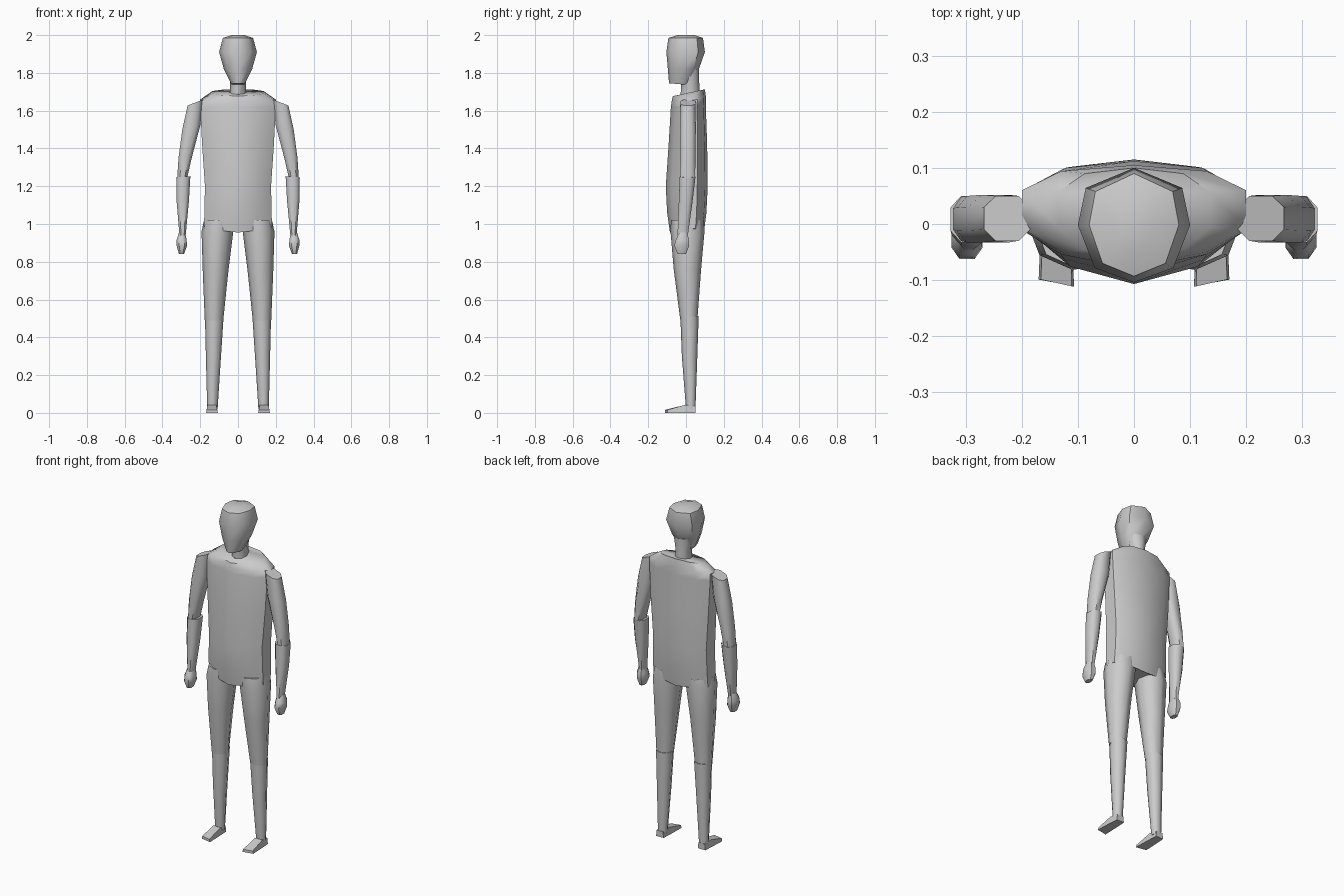
import bpy, bmesh, math

if "Cube" in bpy.data.objects:
    bpy.data.objects.remove(bpy.data.objects["Cube"])

skin = bpy.data.materials.new("plain_grey")
skin.diffuse_color = (0.6, 0.6, 0.6, 1)
skin.use_nodes = True
skin.node_tree.nodes["Principled BSDF"].inputs["Base Color"].default_value = skin.diffuse_color

OCT = [(math.sin(i * math.pi / 4), -math.cos(i * math.pi / 4)) for i in range(8)]
BOXY = [(-.5, -1), (.5, -1), (1, -.5), (1, .5), (.5, 1), (-.5, 1), (-1, .5), (-1, -.5)]
half = [(.65, -.72), (1, -.25), (1, .5), (.65, .88)]
TORSO = [(0, -1)] + half + [(0, 1)] + [(-u, v) for u, v in reversed(half)]
HEAD = [(0, -1), (.7, -.75), (1, 0), (.86, .65), (0, 1),
        (-.86, .65), (-1, 0), (-.7, -.75)]


def loft(name, section, rings, mirror=False, angle=50):
    """Rings: x min, x max, y front, y back, z, [z tilt in y, z tilt in x, z rise at sides]."""
    bm = bmesh.new()
    loops = []
    for x0, x1, y0, y1, z, *tilt in rings:
        ty, tx, side = (tilt + [0, 0, 0])[:3]
        cx, cy, rx, ry = (x0 + x1) / 2, (y0 + y1) / 2, (x1 - x0) / 2, (y1 - y0) / 2
        loops.append([bm.verts.new((cx + u * rx, cy + v * ry,
                                    z + ty * v + tx * u + side * abs(u)))
                      for u, v in section])
    n = len(section)
    for a, b in zip(loops, loops[1:]):
        for i in range(n):
            j = (i + 1) % n
            bm.faces.new((a[i], a[j], b[j], b[i]))
    bm.faces.new(loops[0][::-1])
    bm.faces.new(loops[-1])
    bmesh.ops.recalc_face_normals(bm, faces=bm.faces)
    me = bpy.data.meshes.new(name)
    bm.to_mesh(me)
    bm.free()
    me.materials.append(skin)
    ob = bpy.data.objects.new(name, me)
    bpy.context.collection.objects.link(ob)
    if mirror:
        ob.modifiers.new("both_sides", 'MIRROR')
        ob.modifiers["both_sides"].use_mirror_merge = False
    bpy.ops.object.select_all(action='DESELECT')
    ob.select_set(True)
    bpy.context.view_layer.objects.active = ob
    bpy.ops.object.shade_smooth_by_angle(angle=math.radians(angle))
    return ob


# Head with flat chin, and neck
loft("head", HEAD, [
    (-.035, .035, -.09, .03, 1.74, -.005),
    (-.075, .075, -.096, .068, 1.82),
    (-.1, .1, -.104, .1, 1.91),
    (-.08, .08, -.093, .09, 1.985),
    (-.035, .035, -.045, .045, 2.0)])
loft("neck", OCT, [
    (-.045, .045, -.03, .075, 1.66),
    (-.042, .042, -.025, .07, 1.75),
    (-.06, .06, -.04, .07, 1.82)])

# Torso with sloped shoulders and hips
loft("torso", TORSO, [
    (-.18, .18, -.085, .095, .955, 0, 0, .02),
    (-.178, .178, -.1, .108, 1.06),
    (-.175, .175, -.107, .115, 1.2),
    (-.19, .19, -.092, .112, 1.42),
    (-.2, .2, -.08, .105, 1.62),
    (-.2, .2, -.075, .105, 1.665, .012, 0, -.012),
    (-.135, .135, -.07, .1, 1.695, .018)])

# Arms
loft("upper_arm", BOXY, [
    (.27, .322, -.03, .048, 1.24),
    (.245, .315, -.033, .05, 1.35),
    (.2, .295, -.033, .052, 1.51, 0, -.01),
    (.185, .267, -.03, .05, 1.643, 0, -.016)], True)
loft("forearm", BOXY, [
    (.277, .31, -.045, .01, .94),
    (.26, .325, -.038, .035, 1.12),
    (.252, .327, -.033, .05, 1.25, 0, -.003)], True)
loft("hand", BOXY, [
    (.285, .313, -.045, .0, .842),
    (.27, .325, -.062, .017, .885),
    (.272, .325, -.055, .017, .915),
    (.28, .313, -.035, .005, .955)], True)

# Legs
loft("thigh", OCT, [
    (.078, .176, -.03, .06, .49),
    (.05, .187, -.065, .08, .76),
    (.025, .193, -.082, .098, .96),
    (.02, .18, -.08, .095, 1.02)], True)
loft("shin", OCT, [
    (.108, .163, .0, .05, .02),
    (.09, .17, -.022, .06, .3),
    (.076, .175, -.03, .067, .512)], True)

# Feet: wedges lofted along their length
bm = bmesh.new()
rows = [(.05, .113, .162, .035), (-.005, .11, .166, .042), (-.105, .107, .17, .016)]
loops = []
for y, x0, x1, h in rows:
    s = .006 if y < -.1 else 0  # slanted toe line
    loops.append([bm.verts.new(p) for p in (
        (x0, y - s, 0), (x1, y + s, 0), (x1 - .004, y + s, h), (x0 + .004, y - s, h))])
for a, b in zip(loops, loops[1:]):
    for i in range(4):
        bm.faces.new((a[i], a[(i + 1) % 4], b[(i + 1) % 4], b[i]))
bm.faces.new(loops[0])
bm.faces.new(loops[-1])
bmesh.ops.recalc_face_normals(bm, faces=bm.faces)
mesh = bpy.data.meshes.new("foot")
bm.to_mesh(mesh)
bm.free()
mesh.materials.append(skin)
foot = bpy.data.objects.new("foot", mesh)
bpy.context.collection.objects.link(foot)
foot.modifiers.new("both_sides", 'MIRROR').use_mirror_merge = False
